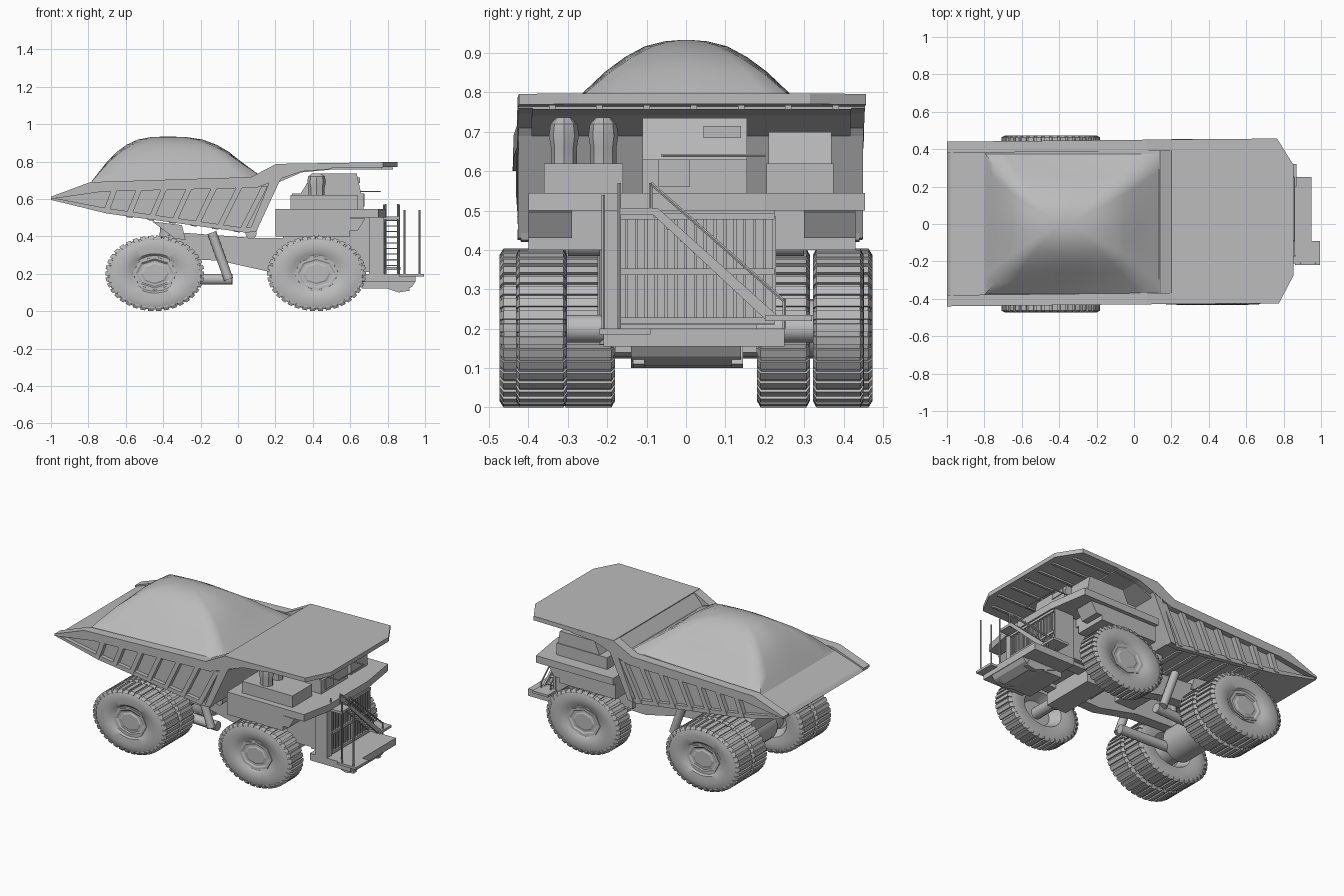
import bpy, bmesh, math
from mathutils import Vector

cube = bpy.data.objects.get("Cube")
if cube:
    bpy.data.objects.remove(cube)

grey = bpy.data.materials.new("plain_grey")
grey.use_nodes = True
COLOR = (0.5, 0.5, 0.5, 1)
grey.diffuse_color = COLOR
grey.node_tree.nodes["Principled BSDF"].inputs["Base Color"].default_value = COLOR
SIDES = ((1, "left"), (-1, "right"))


def finish(name, bm, smooth=None):
    bmesh.ops.recalc_face_normals(bm, faces=bm.faces)
    me = bpy.data.meshes.new(name)
    bm.to_mesh(me)
    bm.free()
    me.materials.append(grey)
    ob = bpy.data.objects.new(name, me)
    bpy.context.collection.objects.link(ob)
    if smooth:
        bpy.ops.object.select_all(action='DESELECT')
        ob.select_set(True)
        bpy.context.view_layer.objects.active = ob
        bpy.ops.object.shade_smooth_by_angle(angle=math.radians(smooth))


def loft(bm, rings):
    rows = [[bm.verts.new(p) for p in r] for r in rings]
    n = len(rows[0])
    for a, b in zip(rows, rows[1:]):
        for i in range(n):
            bm.faces.new((a[i], a[(i + 1) % n], b[(i + 1) % n], b[i]))
    bm.faces.new(rows[0])
    bm.faces.new(rows[-1])


def side_prism(name, pts, y0, y1, drift=0):
    bm = bmesh.new()
    loft(bm, [[(x, y + drift * (x + 1), z) for x, z in pts] for y in (y0, y1)])
    finish(name, bm)


def plan_prism(name, pts, z0, z1, pitch=0):
    bm = bmesh.new()
    loft(bm, [[(x, y, z + pitch * x) for x, y in pts] for z in (z0, z1)])
    finish(name, bm)


def box(name, x0, x1, y0, y1, z0, z1):
    side_prism(name, [(x0, z0), (x1, z0), (x1, z1), (x0, z1)], y0, y1)


def rods(name, segments, r, sides=6):
    bm = bmesh.new()
    for a, b in segments:
        a, b = Vector(a), Vector(b)
        rot = (b - a).to_track_quat('Z', 'Y')
        ring = [rot @ Vector((math.cos(t), math.sin(t), 0)) * r for t in
                (math.tau * i / sides for i in range(sides))]
        loft(bm, [[p + v for v in ring] for p in (a, b)])
    finish(name, bm, 40 if sides > 8 else None)


# Wheels: turned tyre dished inside, wide tread lugs and faceted hub, longer than tall
STRETCH = 1.31
TYRE = [(.1, .03), (.1, .075), (-.85, .105), (-1, .145), (-.94, .183), (-.85, .194),
        (.85, .194), (.94, .183), (1, .145), (.93, .105), (.8, .095), (.72, .03)]
LUGS = 38


def wheel(name, cx, y0, y1, out):
    cy, w = (y0 + y1) / 2, (y1 - y0) / 2

    def at(y, r, t):
        return (cx + STRETCH * r * math.cos(t), cy + out * w * y, .202 + r * math.sin(t))
    bm = bmesh.new()
    loft(bm, [[at(y, r, math.tau * i / 48) for i in range(48)] for y, r in TYRE])
    finish(name + "_tyre", bm, 35)
    bm = bmesh.new()
    for i in range(LUGS):
        t, d = math.tau * i / LUGS, .062
        loft(bm, [[at(y, .18, t - d), at(y, .18, t + d), at(y, top, t + d * .85), at(y, top, t - d * .85)]
                  for y, top in ((-.99, .186), (-.86, .202), (.86, .202), (.99, .186))])
    finish(name + "_tread", bm)
    bm = bmesh.new()
    loft(bm, [[at(y, r, math.tau * i / 8) for i in range(8)]
              for y, r in ((.4, .092), (.86, .09), (.86, .078), (.78, .07), (.78, .058), (.84, .05))])
    finish(name + "_hub", bm)


wheel("front_wheel_left", .42, .322, .452, 1)
wheel("front_wheel_right", .42, -.432, -.302, -1)
for s, side in SIDES:
    wheel("rear_outer_wheel_" + side, -.445, *sorted((s * .325, s * .474)), s)
    wheel("rear_inner_wheel_" + side, -.445, *sorted((s * .18, s * .315)), s)

# Dump body: floor, front wall and side rails, drifting slightly to the left toward the front
DRIFT = .01
side_prism("dump_body", [(-1, .595), (-.7, .525), (.04, .425), (.1, .43), (.22, .69), (.34, .742),
                         (.5, .757), (.5, .775), (.2, .782), (.14, .715), (-.79, .675), (-.98, .612)],
           -.405, .405, DRIFT)
for s, side in SIDES:
    side_prism("body_rail_" + side, [(-1, .6), (-.72, .64), (.1, .66), (.22, .705), (.34, .747), (.5, .76),
                                     (.5, .785), (.2, .785), (.07, .717), (-.79, .69), (-1, .612)],
               s * .38, s * .44, DRIFT)
    # Lower sill and slanted ribs
    side_prism("body_sill_" + side, [(-1, .595), (-.7, .522), (.04, .42), (.1, .425), (.11, .455),
                                     (.04, .445), (-.7, .55), (-1, .608)], s * .4, s * .43, DRIFT)
    for i in range(7):
        x = -.72 + i * .121
        low = .53 - (x + .7) * .138
        top = x + .05 + i * .012
        side_prism(f"body_rib_{side}_{i}", [(x, low), (x + .032, low), (top + .032, .67), (top, .67)],
                   s * .4, s * .435, DRIFT)
    side_prism("front_corner_post_" + side, [(.06, .425), (.1, .43), (.22, .69), (.24, .72), (.18, .72)],
               s * .4, s * .438, DRIFT)

# Floor ribs across the underside
for i in range(6):
    x = -.6 + i * .115
    z = .511 - (x + .6) * .135
    side_prism(f"floor_rib_{i}", [(x, z - .008), (x + .035, z - .013), (x + .035, z + .01), (x, z + .01)],
               -.4, .4)

# Canopy over the cab with chamfered front corners
plan_prism("canopy", [(.2, -.428), (.775, -.424), (.853, -.275), (.853, .315), (.765, .457), (.2, .452)],
           .757, .784, .016)
for i in range(7):
    y = -.34 + i * .12
    box(f"canopy_rib_{i}", .42, .83 if abs(y) < .26 else .77, y - .008, y + .008, .757, .768)

# Heaped load: square base rounding toward the crown
bm = bmesh.new()
N = 48
rings = []
for k, z, rnd in ((1, .69, 0), (.88, .745, .03), (.75, .803, .1), (.63, .852, .22), (.5, .89, .4),
                  (.36, .917, .65), (.2, .93, .9), (.07, .933, 1)):
    ring = []
    for i in range(N):
        t = math.tau * i / N
        c, sn = math.cos(t), math.sin(t)
        m = (1 - rnd) / max(abs(c), abs(sn)) + rnd * 1.05
        x, y = c * m * k, sn * m * k
        tilt = .02 * x * max(0, k - .75) * 4
        ring.append((-.33 - .05 * (1 - k) + .47 * x, .38 * y * (.6 + .4 * k), z + tilt))
    rings.append(ring)
loft(bm, rings)
finish("load", bm, 60)

# Chassis rails, cross members and axles
for s, side in SIDES:
    side_prism("frame_rail_" + side, [(-.58, .36), (-.3, .42), (.1, .39), (.66, .39), (.66, .22), (.17, .21),
                                      (-.1, .27), (-.5, .29)], s * .1, s * .17)
    side_prism("hinge_bracket_" + side, [(-.46, .48), (-.3, .46), (-.28, .38), (-.34, .39)],
               s * .1, s * .18)
    rods("hoist_cylinder_" + side, [((-.05, s * .2, .17), (-.14, s * .2, .42))], .025, 12)
    rods("rear_strut_" + side, [((-.4, s * .13, .22), (-.38, s * .13, .46))], .035, 12)
    rods("trailing_arm_" + side, [((-.42, s * .14, .17), (-.03, s * .16, .17))], .03, 10)
    rods("front_strut_" + side, [((.42, s * .19, .16), (.42, s * .19, .46))], .03, 12)
    inner, outer = (.22, .43) if s > 0 else (-.21, -.4)
    box("front_fender_" + side, .2, .6, inner, outer, .4, .505)
    side_prism("headlamp_" + side, [(.58, .43), (.64, .43), (.68, .495), (.58, .5)],
               inner + s * .08, outer)
rods("body_pivot_tube", [((.07, -.3, .415), (.07, .3, .415))], .03, 12)
rods("rear_axle", [((-.445, -.4, .2), (-.445, .4, .2))], .075, 20)
rods("rear_differential", [((-.445, -.14, .21), (-.445, .14, .21))], .11, 20)
rods("front_axle", [((.42, -.38, .2), (.42, .39, .2))], .035, 16)
box("front_cross_member", .36, .5, -.18, .18, .14, .24)
box("middle_cross_member", -.08, .06, -.17, .17, .29, .36)
box("rear_cross_member", -.58, -.5, -.17, .17, .29, .36)

# Engine bay and radiator grille
box("engine_bay", .24, .66, -.17, .2, .24, .5)
box("radiator", .64, .775, -.17, .225, .21, .5)
for z in (.22, .345, .485):
    box(f"grille_bar_{round(z * 1000)}", .77, .79, -.165, .225, z - .008, z + .008)
for i in range(16):
    y = -.155 + i * .025
    box(f"grille_slat_{i}", .77, .783, y, y + .008, .22, .485)
box("grille_side_post", .7, .78, -.21, -.17, .2, .5)

# Upper deck and equipment
plan_prism("deck", [(.2, -.4), (.75, -.4), (.79, -.2), (.79, .2), (.75, .455), (.2, .455)], .5, .545)
box("deck_skirt", .22, .6, -.34, .36, .45, .5)
box("cab_base", .29, .67, -.11, .155, .54, .63)
side_prism("cab", [(.33, .62), (.66, .62), (.635, .735), (.4, .735)], -.11, .155)
box("cab_door", .66, .675, -.07, .01, .56, .63)
box("cab_window", .64, .652, .045, .14, .685, .715)
box("electrical_cabinet", .3, .66, .205, .375, .54, .62)
side_prism("cabinet_hood", [(.34, .58), (.66, .58), (.64, .7), (.39, .7)], .21, .37)
box("intake_box", .28, .64, -.36, -.16, .54, .62)
for i, y in enumerate((-.31, -.21)):
    bm = bmesh.new()
    loft(bm, [[(.42 + STRETCH * r * math.cos(a), y + r * math.sin(a), z)
               for a in (math.tau * j / 8 for j in range(8))]
              for z, r in ((.61, .033), (.66, .033), (.69, .038), (.72, .034), (.737, .018))])
    finish(f"air_cleaner_{i}", bm, 30)
rods("deck_rail", [((.76, -.06, .64), (.76, .2, .64)), ((.64, .2, .64), (.76, .2, .64)),
                   ((.64, -.06, .64), (.76, -.06, .64))], .004)

# Bumper platform, stairway and handrails
plan_prism("bumper", [(.66, -.21), (.95, -.21), (.95, .25), (.66, .25)], .155, .2)
side_prism("bumper_beam", [(.66, .12), (.8, .12), (.88, .105), (.93, .13), (.95, .16), (.66, .17)],
           -.14, .14)
box("step_plate", .86, .995, -.22, -.09, .185, .2)
for y, side in ((-.12, "right"), (.13, "left")):
    side_prism("tow_hook_" + side, [(.68, .16), (.9, .16), (.92, .11), (.86, .1)], y - .015, y + .015)
box("upper_landing", .76, .86, -.175, -.08, .49, .505)
box("lower_landing", .76, .87, .2, .32, .22, .235)
for x, side in ((.785, "inner"), (.855, "outer")):
    bm = bmesh.new()
    loft(bm, [[(px, -.1, .505), (px, -.07, .505), (px, .23, .235), (px, .2, .225)]
              for px in (x - .006, x + .006)])
    finish("stair_stringer_" + side, bm)
for i in range(9):
    t = (i + .5) / 9
    y, z = -.085 + .3 * t, .5 - .27 * t
    box(f"stair_tread_{i}", .785, .855, y - .014, y + .014, z - .003, z + .003)
rods("stair_handrails", [((x, -.09, .57), (x, .25, .27)) for x in (.79, .855)]
     + [((x, y, z), (x, y, z + .075)) for x in (.79, .855) for y, z in ((-.09, .495), (.25, .2))]
     + [((.78, -.17, .2), (.78, -.17, .57)), ((.86, -.17, .2), (.86, -.17, .57))]
     + [((x, -.21, .19), (x, -.21, .54)) for x in (.89, .97)], .005)
